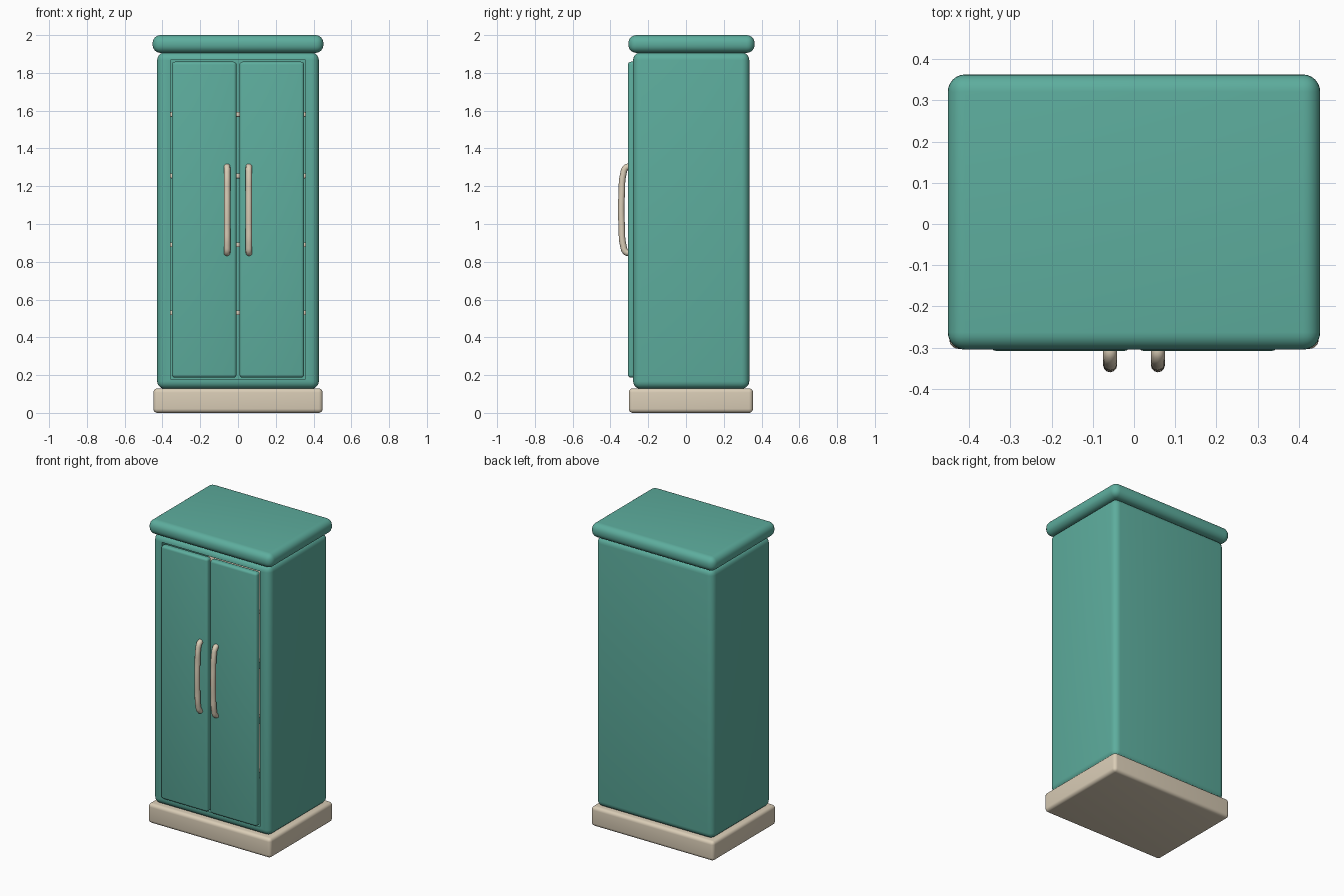
import bpy, bmesh
from mathutils import Vector, Matrix

if "Cube" in bpy.data.objects:
    bpy.data.objects.remove(bpy.data.objects["Cube"])


def material(name, rgb):
    m = bpy.data.materials.new(name)
    m.diffuse_color = (*rgb, 1)
    m.use_nodes = True
    m.node_tree.nodes["Principled BSDF"].inputs["Base Color"].default_value = m.diffuse_color
    return m


TEAL = material("teal paint", (0.11, 0.42, 0.34))
CREAM = material("cream paint", (0.70, 0.61, 0.47))


def smooth(ob, degrees=35):
    bpy.ops.object.select_all(action='DESELECT')
    ob.select_set(True)
    bpy.context.view_layer.objects.active = ob
    bpy.ops.object.shade_smooth_by_angle(angle=degrees * 3.14159 / 180)


def box(name, lo, hi, mat, radius=0.0, segments=5):
    """Rounded box between two opposite corners."""
    lo, hi = Vector(lo), Vector(hi)
    bm = bmesh.new()
    bmesh.ops.create_cube(bm, size=1)
    size = hi - lo
    bm.transform(Matrix.Translation((lo + hi) / 2) @ Matrix.Diagonal((*size, 1)))
    if radius:
        bmesh.ops.bevel(bm, geom=bm.edges[:], offset=radius, segments=segments,
                        profile=0.5, affect='EDGES')
    me = bpy.data.meshes.new(name)
    bm.to_mesh(me)
    bm.free()
    me.materials.append(mat)
    ob = bpy.data.objects.new(name, me)
    bpy.context.collection.objects.link(ob)
    smooth(ob)
    return ob


# Plinth and cornice
box("base", (-0.448, -0.303, 0), (0.448, 0.355, 0.13), CREAM, 0.022)
box("top", (-0.452, -0.305, 1.906), (0.452, 0.363, 2.0), TEAL, 0.042, 6)

# Hollow cabinet body with a rounded opening
body = box("cabinet_body", (-0.428, -0.28, 0.128), (0.428, 0.335, 1.908), TEAL, 0.04)
cutter = box("cavity_cutter", (-0.358, -0.5, 0.18), (0.358, 0.285, 1.867), TEAL)
boolean = body.modifiers.new("cavity", 'BOOLEAN')
boolean.object = cutter
boolean.operation = 'DIFFERENCE'
boolean.solver = 'EXACT'
bpy.context.view_layer.objects.active = body
body.select_set(True)
bpy.ops.object.modifier_apply(modifier=boolean.name)
bpy.data.objects.remove(cutter)
smooth(body)

# Shelves behind the doors
for i, z in enumerate((0.53, 0.89, 1.255, 1.58)):
    box(f"shelf_{i + 1}", (-0.358, -0.245, z - 0.013), (0.358, 0.286, z + 0.013),
        CREAM, 0.004, 2)

for side, s in (("left", -1), ("right", 1)):
    # Door
    xs = sorted((s * 0.008, s * 0.350))
    box(f"{side}_door", (xs[0], -0.308, 0.187), (xs[1], -0.262, 1.859), TEAL, 0.016, 4)

    # Bowed pull handle
    cu = bpy.data.curves.new(f"{side}_handle", 'CURVE')
    cu.dimensions = '3D'
    cu.bevel_depth = 0.017
    cu.bevel_resolution = 4
    cu.resolution_u = 6
    cu.use_fill_caps = True
    half = [(-0.295, 0.226), (-0.316, 0.225), (-0.333, 0.185), (-0.340, 0.09)]
    path = half + [(-0.343, 0)] + [(y, -z) for y, z in reversed(half)]
    sp = cu.splines.new('BEZIER')
    sp.bezier_points.add(len(path) - 1)
    for p, (y, z) in zip(sp.bezier_points, path):
        p.co = (s * 0.058, y, 1.075 + z)
        p.handle_left_type = p.handle_right_type = 'AUTO'
    cu.materials.append(CREAM)
    handle = bpy.data.objects.new(f"{side}_handle", cu)
    bpy.context.collection.objects.link(handle)
    bpy.ops.object.select_all(action='DESELECT')
    handle.select_set(True)
    bpy.context.view_layer.objects.active = handle
    bpy.ops.object.convert(target='MESH')
    smooth(bpy.context.object, 50)
